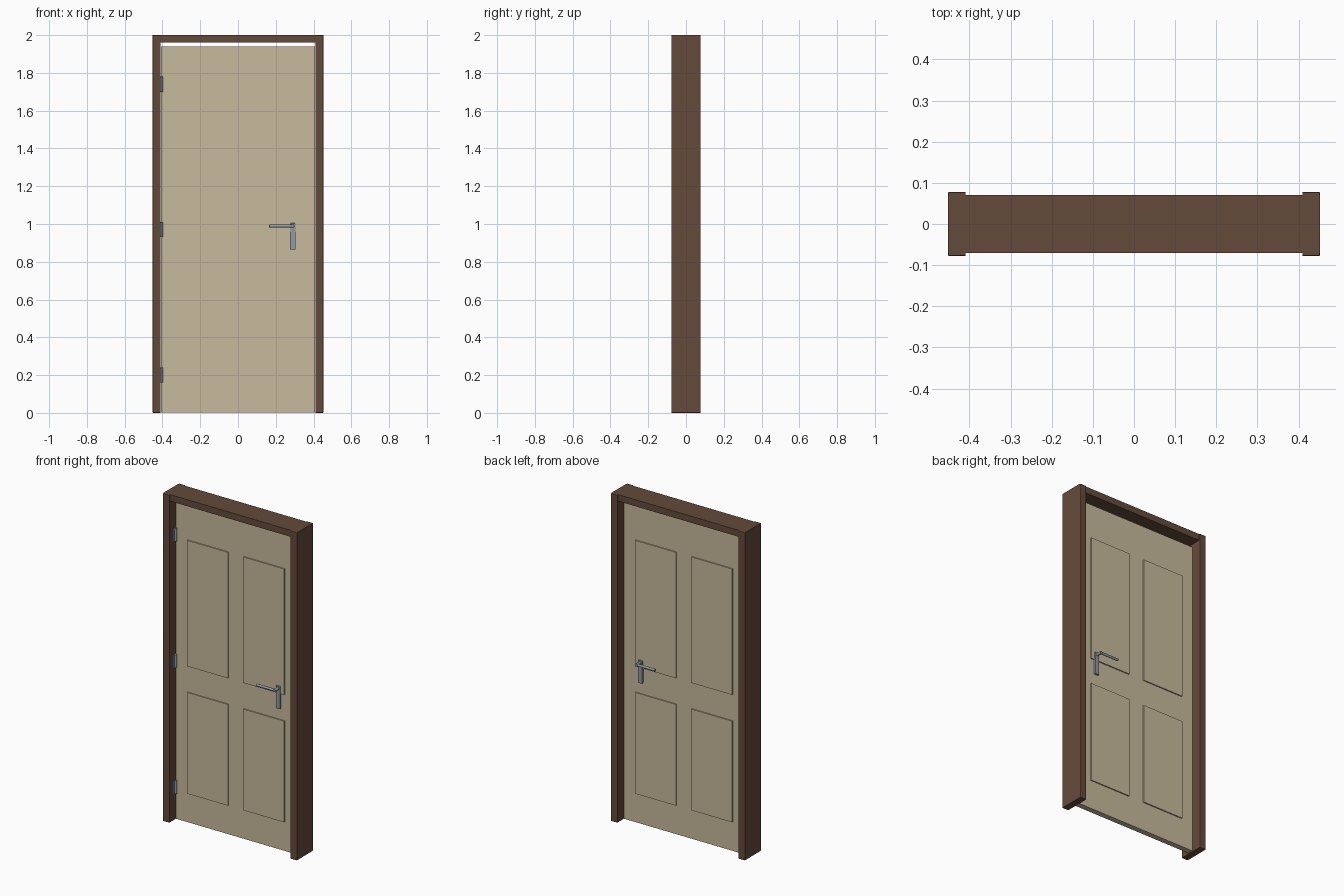
import bpy
import math
from mathutils import Vector

cube = bpy.data.objects.get("Cube")
if cube:
    bpy.data.objects.remove(cube, do_unlink=True)


def material(name, rgb):
    mat = bpy.data.materials.new(name)
    mat.use_nodes = True
    mat.diffuse_color = (*rgb, 1)
    mat.node_tree.nodes["Principled BSDF"].inputs["Base Color"].default_value = (*rgb, 1)
    return mat


brown = material("dark_brown_wood", (0.127, 0.069, 0.042))
cream = material("cream_paint", (0.57, 0.495, 0.335))
steel = material("grey_steel", (0.28, 0.32, 0.37))


def finish(name, mat, bevel):
    obj = bpy.context.object
    obj.name = name
    obj.data.materials.append(mat)
    if bevel:
        mod = obj.modifiers.new("soft_edges", "BEVEL")
        mod.width = bevel
        mod.segments = 2
    return obj


def box(name, mat, low, high, bevel=0.0):
    low, high = Vector(low), Vector(high)
    bpy.ops.mesh.primitive_cube_add(size=1, location=(low + high) / 2)
    bpy.context.object.scale = [abs(s) for s in high - low]
    bpy.ops.object.transform_apply(location=False, rotation=False, scale=True)
    return finish(name, mat, bevel)


def rod(name, mat, start, end, radius, bevel=0.0):
    start, end = Vector(start), Vector(end)
    axis = end - start
    bpy.ops.mesh.primitive_cylinder_add(
        vertices=16, radius=radius, depth=axis.length, location=(start + end) / 2,
        rotation=axis.to_track_quat("Z", "Y").to_euler())
    obj = finish(name, mat, bevel)
    bpy.ops.object.shade_smooth_by_angle(angle=math.radians(35))
    return obj


# Frame: two jambs and the head between them
for side, label in ((-1, "right"), (1, "left")):
    box(label + "_jamb", brown, (side * 0.409, -0.078, 0), (side * 0.452, 0.078, 2), 0.003)
box("frame_head", brown, (-0.452, -0.071, 1.96), (0.452, 0.071, 2))

# Door leaf
FACE = 0.017
box("door_leaf", cream, (-0.408, -FACE, 0.003), (0.408, FACE, 1.939))

for face, where in ((-1, "front"), (1, "back")):
    # Raised panels, two tall above two short
    for side in (-1, 1):
        for row, bottom, top in (("lower", 0.18, 0.797), ("upper", 0.957, 1.725)):
            label = "left" if side > 0 else "right"
            box(f"{where}_{row}_{label}_panel", cream,
                (side * 0.052, face * (FACE - 0.005), bottom),
                (side * 0.328, face * (FACE + 0.007), top))

    # Handle: back plate, neck and lever
    box(where + "_handle_plate", steel, (0.275, face * FACE, 0.865),
        (0.305, face * 0.031, 1.004), 0.003)
    rod(where + "_handle_neck", steel, (0.29, face * 0.028, 0.989),
        (0.29, face * 0.066, 0.989), 0.009, 0.002)
    rod(where + "_handle_lever", steel, (0.295, face * 0.059, 0.989),
        (0.165, face * 0.059, 0.989), 0.0075, 0.002)

# Hinges: leaf on the jamb and a knuckle pin
for index, height in enumerate((0.2, 0.97, 1.74)):
    box(f"hinge_leaf_{index}", steel, (-0.41, -0.048, height - 0.038),
        (-0.405, -0.015, height + 0.038))
    rod(f"hinge_knuckle_{index}", steel, (-0.404, -0.025, height - 0.04),
        (-0.404, -0.025, height + 0.04), 0.0075)
